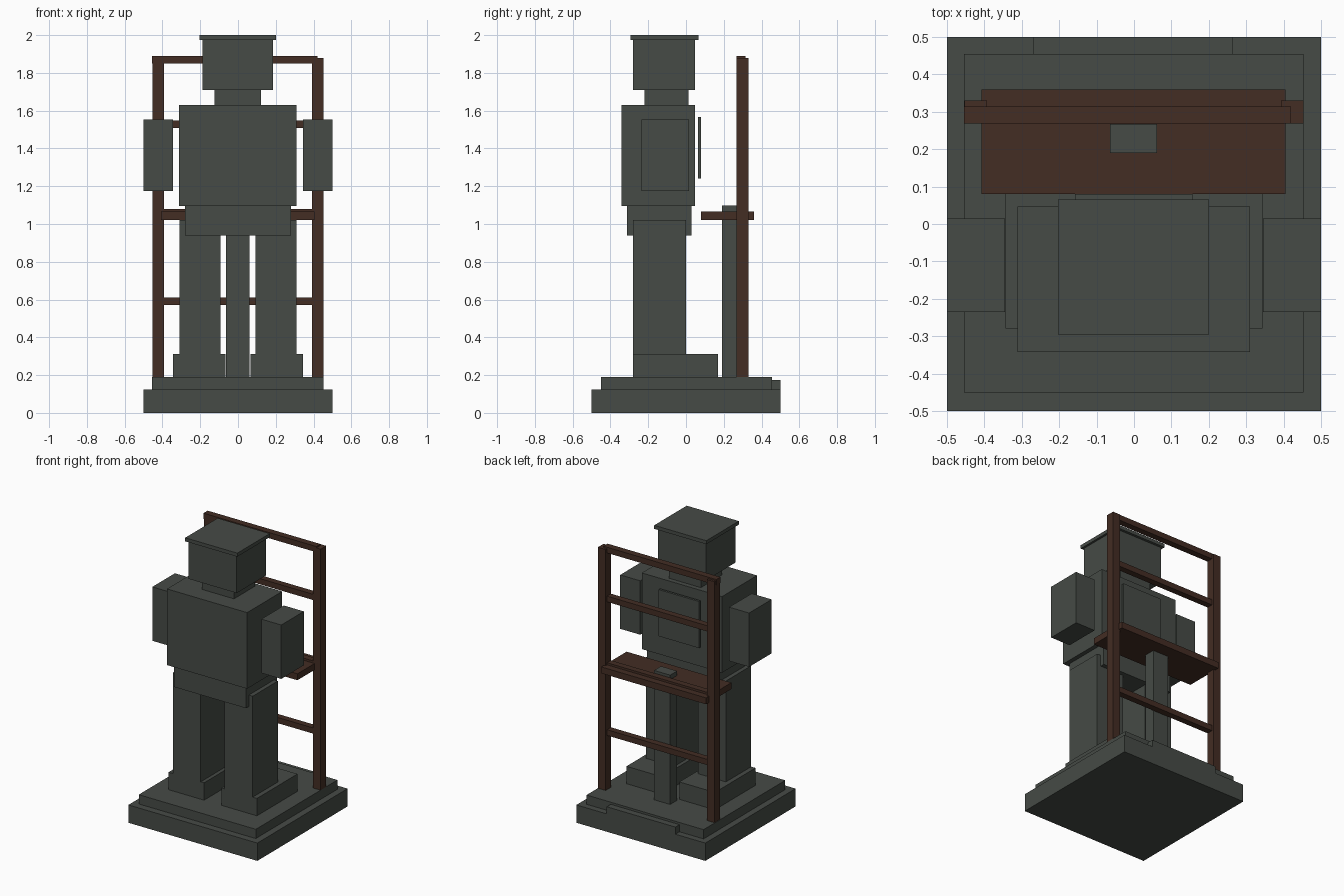
import bpy


def material(name, rgb):
    m = bpy.data.materials.new(name)
    m.diffuse_color = (*rgb, 1)
    return m


STONE = material("dark_grey_green", (0.061, 0.070, 0.061))
WOOD = material("dark_brown", (0.056, 0.026, 0.017))


def box(name, x, y, z, mat=STONE):
    """Box spanning the given (min, max) ranges."""
    bpy.ops.mesh.primitive_cube_add(size=1)
    o = bpy.context.object
    o.name = name
    for v in o.data.vertices:
        v.co = [r[0] if c < 0 else r[1] for c, r in zip(v.co, (x, y, z))]
    o.data.materials.append(mat)
    return o


def pair(name, x, y, z, mat=STONE):
    """Matching boxes on the left and right."""
    box(name + "_right", x, y, z, mat)
    box(name + "_left", (-x[1], -x[0]), y, z, mat)


# Stepped base
box("base", (-0.5, 0.5), (-0.5, 0.5), (0, 0.125))
box("plinth", (-0.455, 0.453), (-0.45, 0.455), (0.125, 0.19))
box("back_step", (-0.268, 0.265), (0.455, 0.5), (0.125, 0.175))

# Figure
pair("foot", (0.067, 0.343), (-0.28, 0.17), (0.19, 0.312))
pair("leg", (0.093, 0.31), (-0.28, 0.0), (0.19, 1.02))
box("hips", (-0.28, 0.28), (-0.312, 0.03), (0.94, 1.096))
box("torso", (-0.312, 0.31), (-0.342, 0.047), (1.096, 1.63))
pair("arm", (0.345, 0.5), (-0.235, 0.015), (1.175, 1.553))
box("back_panel", (-0.158, 0.156), (0.064, 0.08), (1.24, 1.567))
box("neck", (-0.125, 0.123), (-0.22, 0.013), (1.63, 1.71))
box("head", (-0.187, 0.186), (-0.28, 0.047), (1.71, 1.975))
box("hat_brim", (-0.203, 0.201), (-0.295, 0.065), (1.975, 2.0))

# Support pole behind the legs
box("pole", (-0.064, 0.061), (0.19, 0.267), (0.19, 1.097))

# Wooden ladder frame and shelf
pair("frame_post", (0.393, 0.453), (0.268, 0.33), (0.19, 1.88), WOOD)
box("top_rail", (-0.455, 0.42), (0.268, 0.314), (1.85, 1.89), WOOD)
for i, top in enumerate((0.61, 1.08, 1.547)):
    box(f"rung_{i + 1}", (-0.395, 0.395), (0.27, 0.314), (top - 0.04, top), WOOD)
box("shelf", (-0.408, 0.405), (0.08, 0.36), (1.02, 1.065), WOOD)
